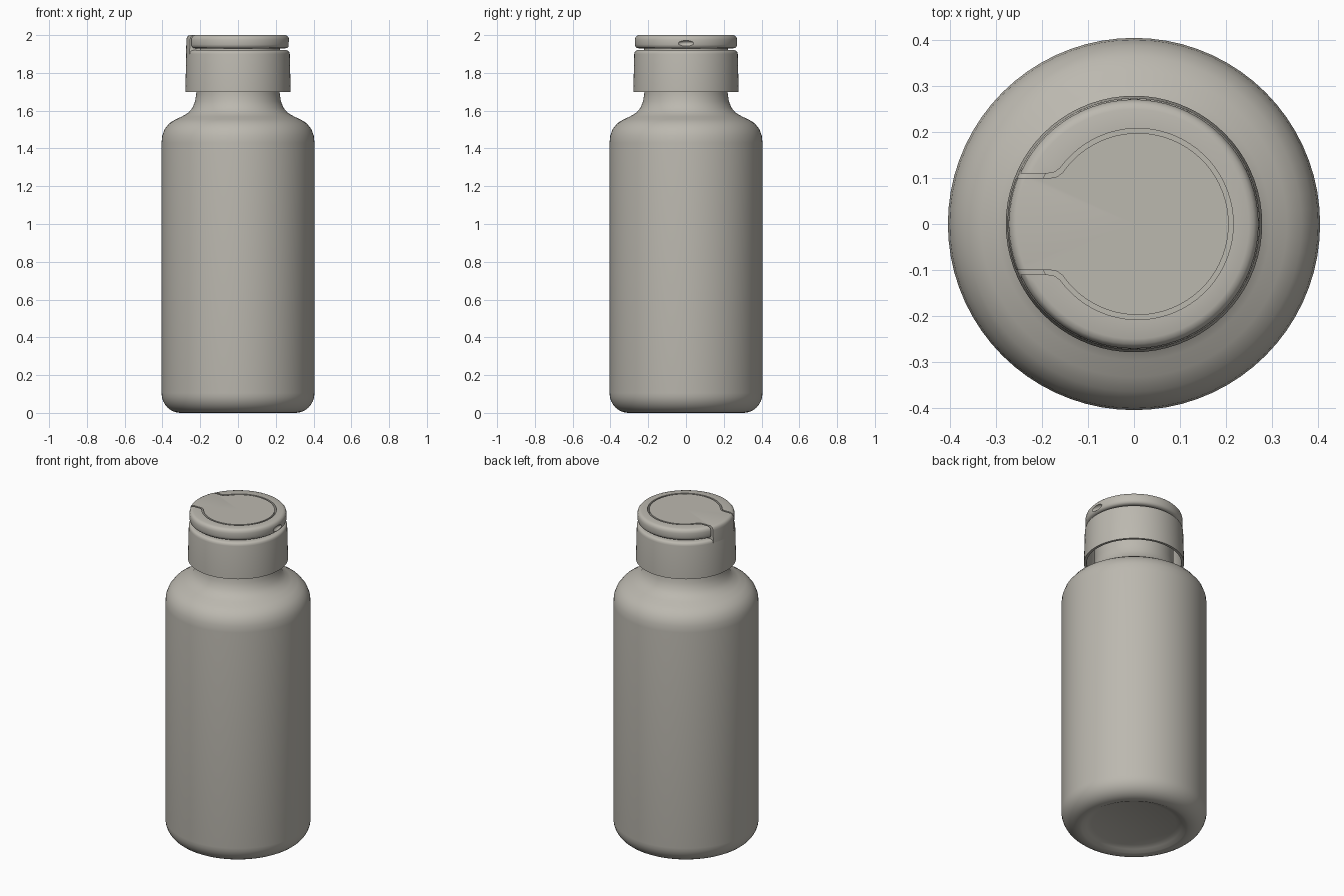
import bpy, bmesh, math

if "Cube" in bpy.data.objects:
    bpy.data.objects.remove(bpy.data.objects["Cube"])

SEG = 72
grey = bpy.data.materials.new("warm_grey_plastic")
grey.diffuse_color = (0.5, 0.48, 0.43, 1)
grey.use_nodes = True
grey.node_tree.nodes["Principled BSDF"].inputs["Base Color"].default_value = grey.diffuse_color


def make_object(name, bm):
    bmesh.ops.recalc_face_normals(bm, faces=bm.faces)
    me = bpy.data.meshes.new(name)
    bm.to_mesh(me)
    bm.free()
    me.materials.append(grey)
    ob = bpy.data.objects.new(name, me)
    bpy.context.collection.objects.link(ob)
    return ob


def revolve(name, profile):
    """Lathe (r, z) points about z; the first and last point lie on the axis."""
    bm = bmesh.new()
    rings = []
    for r, z in profile:
        if r == 0:
            rings.append([bm.verts.new((0, 0, z))] * SEG)
        else:
            rings.append([bm.verts.new((r * math.cos(2 * math.pi * i / SEG),
                                        r * math.sin(2 * math.pi * i / SEG), z))
                          for i in range(SEG)])
    for a, b in zip(rings, rings[1:]):
        for i in range(SEG):
            j = (i + 1) % SEG
            bm.faces.new(list(dict.fromkeys((a[i], a[j], b[j], b[i]))))
    return make_object(name, bm)


def keyhole_prism(name, r, w, z0, z1, cx=0.008):
    """Disc with a straight tab running out to -x, extruded from z0 to z1."""
    a = math.pi - math.asin((w + 0.012) / r)
    x0 = cx + r * math.cos(a)
    tab = [(-0.35, w), (x0 - 0.028, w), (x0 - 0.012, w + 0.003)]
    arc = [(cx + r * math.cos(a - 2 * a * i / 56), r * math.sin(a - 2 * a * i / 56))
           for i in range(57)]
    pts = tab + arc + [(x, -y) for x, y in reversed(tab)]
    bm = bmesh.new()
    face = bm.faces.new([bm.verts.new((x, y, z0)) for x, y in pts])
    ext = bmesh.ops.extrude_face_region(bm, geom=[face])
    bmesh.ops.translate(bm, vec=(0, 0, z1 - z0),
                        verts=[v for v in ext["geom"] if isinstance(v, bmesh.types.BMVert)])
    return make_object(name, bm)


def boolean(ob, cutter, operation):
    cutter.hide_render = True
    mod = ob.modifiers.new("cut", 'BOOLEAN')
    mod.operation = operation
    mod.solver = 'EXACT'
    mod.object = cutter
    bpy.context.view_layer.objects.active = ob
    bpy.ops.object.modifier_apply(modifier=mod.name)
    bpy.data.objects.remove(cutter)


# Bottle body with recessed base, rounded shoulder and neck
corner = [(0.305 + 0.1 * math.sin(t * math.pi / 16), 0.105 - 0.105 * math.cos(t * math.pi / 16))
          for t in range(9)]
body = revolve("bottle_body", [(0, 0.025), (0.235, 0.025), (0.265, 0.014), (0.29, 0.002)] + corner + [
    (0.405, 1.43), (0.401, 1.468), (0.388, 1.503), (0.365, 1.532), (0.333, 1.553),
    (0.297, 1.569), (0.264, 1.588), (0.241, 1.615), (0.227, 1.65), (0.221, 1.69),
    (0.22, 1.88), (0, 1.88)])

# Cap skirt, hollow below, with a narrow collar that forms the groove
skirt = revolve("cap_skirt", [
    (0, 1.94), (0.222, 1.94), (0.222, 1.92), (0.256, 1.92), (0.266, 1.917),
    (0.272, 1.91), (0.274, 1.90), (0.279, 1.70), (0.264, 1.70), (0.258, 1.895), (0, 1.895)])

# C-shaped lid ring, cut by an enlarged keyhole
ring = revolve("lid_ring", [
    (0, 2.0), (0.25, 2.0), (0.261, 1.996), (0.268, 1.988), (0.271, 1.976),
    (0.271, 1.95), (0.268, 1.939), (0.26, 1.932), (0.25, 1.93), (0, 1.93)])
boolean(ring, keyhole_prism("ring_cutter", 0.208, 0.11, 1.8, 2.2), 'DIFFERENCE')

# Thumb notch on the side opposite the hinge
bm = bmesh.new()
bmesh.ops.create_uvsphere(bm, u_segments=32, v_segments=16, radius=1)
bmesh.ops.scale(bm, vec=(0.022, 0.045, 0.016), verts=bm.verts)
bmesh.ops.translate(bm, vec=(0.277, 0, 1.956), verts=bm.verts)
boolean(ring, make_object("notch_cutter", bm), 'DIFFERENCE')

# Keyhole-shaped centre disc with hinge tab
centre = revolve("lid_centre_and_hinge", [
    (0, 2.0), (0.256, 2.0), (0.265, 1.996), (0.271, 1.987), (0.273, 1.975),
    (0.2755, 1.90), (0, 1.90)])
boolean(centre, keyhole_prism("centre_cutter", 0.198, 0.1, 1.8, 2.2), 'INTERSECT')

# Smooth shading with sharp edges kept
for ob in (body, skirt, ring, centre):
    bpy.ops.object.select_all(action='DESELECT')
    ob.select_set(True)
    bpy.context.view_layer.objects.active = ob
    bpy.ops.object.shade_smooth_by_angle(angle=math.radians(35))
